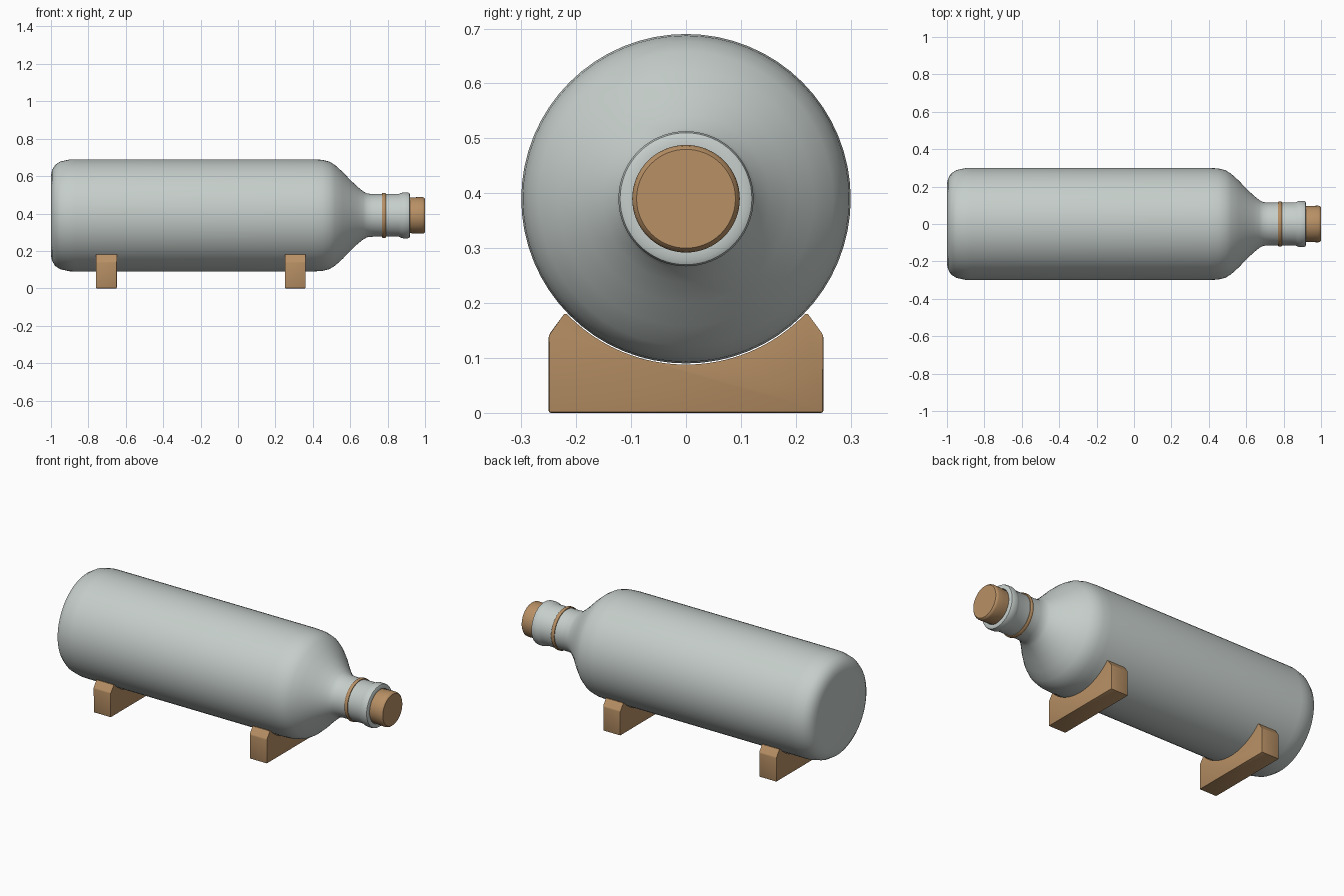
import bpy, bmesh, math

if "Cube" in bpy.data.objects:
    bpy.data.objects.remove(bpy.data.objects["Cube"])

AXIS_Z = 0.39  # height of the bottle's long axis


def material(name, colour):
    m = bpy.data.materials.new(name)
    m.diffuse_color = (*colour, 1)
    m.use_nodes = True
    m.node_tree.nodes["Principled BSDF"].inputs["Base Color"].default_value = m.diffuse_color
    return m


GLASS = material("pale_grey", (0.56, 0.615, 0.59))
WOOD = material("warm_wood", (0.48, 0.28, 0.13))


def finish(name, bm, mat, angle):
    bmesh.ops.recalc_face_normals(bm, faces=bm.faces)
    mesh = bpy.data.meshes.new(name)
    bm.to_mesh(mesh)
    bm.free()
    mesh.materials.append(mat)
    ob = bpy.data.objects.new(name, mesh)
    bpy.context.collection.objects.link(ob)
    bpy.ops.object.select_all(action='DESELECT')
    ob.select_set(True)
    bpy.context.view_layer.objects.active = ob
    bpy.ops.object.shade_smooth_by_angle(angle=math.radians(angle))
    return ob


def lathe(name, profile, mat, sides=64, closed=False, angle=40):
    """Spin (x, radius) points around the lying bottle axis."""
    bm = bmesh.new()
    verts = [bm.verts.new((x, 0, AXIS_Z + r)) for x, r in profile]
    edges = [bm.edges.new(p) for p in zip(verts, verts[1:])]
    if closed:
        edges.append(bm.edges.new((verts[-1], verts[0])))
    bmesh.ops.spin(bm, geom=verts + edges, cent=(0, 0, AXIS_Z), axis=(1, 0, 0),
                   angle=math.tau, steps=sides, use_merge=True)
    bmesh.ops.remove_doubles(bm, verts=bm.verts, dist=1e-5)
    return finish(name, bm, mat, angle)


# Bottle: base, straight body, sloping shoulder, neck and rolled lip
lathe("bottle", [
    (-1, 0), (-1, 0.215), (-0.994, 0.243), (-0.978, 0.270), (-0.95, 0.288),
    (-0.90, 0.299), (-0.87, 0.30), (0.40, 0.30), (0.45, 0.297), (0.49, 0.287),
    (0.52, 0.268), (0.56, 0.232), (0.60, 0.190), (0.64, 0.152), (0.67, 0.128),
    (0.69, 0.117), (0.72, 0.114), (0.86, 0.114), (0.873, 0.120), (0.885, 0.123),
    (0.907, 0.123), (0.916, 0.120), (0.92, 0.112), (0.92, 0.098), (0.90, 0.094),
    (0.88, 0.0)], GLASS)

# Neck band
lathe("neck_band", [(0.770, 0.110), (0.770, 0.118), (0.774, 0.121), (0.786, 0.121),
                    (0.790, 0.118), (0.790, 0.110)], WOOD, closed=True)

# Cork stopper
lathe("cork", [(0.89, 0), (0.89, 0.092), (0.92, 0.095), (0.95, 0.097), (0.985, 0.098),
               (0.994, 0.096), (1.0, 0.090), (1.0, 0)], WOOD)


# Cradle stands: chamfered block with a round seat for the bottle
def cradle(name, x0, x1):
    radius, top = 0.302, 0.18
    end = math.acos((AXIS_Z - top) / radius)
    seat = [(radius * math.sin(a), AXIS_Z - radius * math.cos(a))
            for a in (end * (1 - i / 12) for i in range(25))]
    outline = [(-0.25, 0), (0.25, 0), (0.25, 0.142), (0.222, top)] + seat
    outline += [(-0.222, top), (-0.25, 0.142)]
    bm = bmesh.new()
    face = bm.faces.new([bm.verts.new((x0, y, z)) for y, z in outline])
    ext = bmesh.ops.extrude_face_region(bm, geom=[face])
    moved = [v for v in ext["geom"] if isinstance(v, bmesh.types.BMVert)]
    bmesh.ops.translate(bm, verts=moved, vec=(x1 - x0, 0, 0))
    bmesh.ops.recalc_face_normals(bm, faces=bm.faces)
    # Soften the straight outer edges
    soft = [e for e in bm.edges if all(abs(v.co.y) > 0.245 for v in e.verts)
            or all(v.co.z < 0.001 for v in e.verts)]
    bmesh.ops.bevel(bm, geom=soft, offset=0.004, segments=2, profile=0.5,
                    affect='EDGES', clamp_overlap=True)
    return finish(name, bm, WOOD, 30)


cradle("rear_cradle", -0.76, -0.648)
cradle("front_cradle", 0.25, 0.362)
